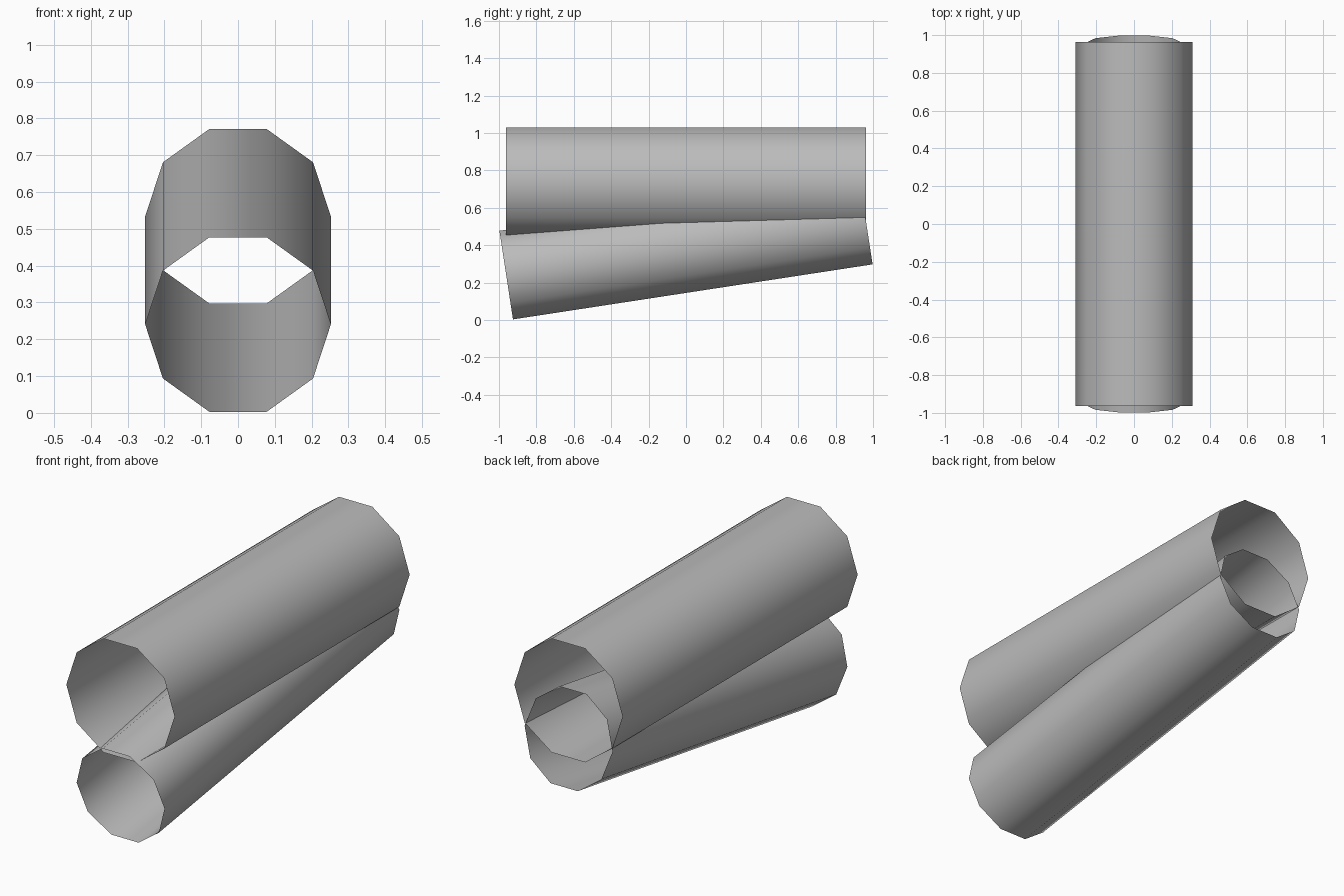
import bpy
import math

if "Cube" in bpy.data.objects:
    bpy.data.objects.remove(bpy.data.objects["Cube"])

grey = bpy.data.materials.new("grey")
grey.diffuse_color = (0.5, 0.5, 0.5, 1)
grey.use_nodes = True
grey.node_tree.nodes["Principled BSDF"].inputs["Base Color"].default_value = grey.diffuse_color


def open_tube(name, radius, length, z, tilt):
    """Thin ten-sided tube along y, open at both ends, raised at the back by tilt."""
    bpy.ops.mesh.primitive_cylinder_add(
        vertices=10, radius=radius, depth=length, end_fill_type='NOTHING',
        location=(0, 0, z))
    tube = bpy.context.object
    tube.name = name
    # Put a corner on the x axis so the top and bottom are flat
    for v in tube.data.vertices:
        x, y = v.co.x, v.co.y
        v.co.x, v.co.y = y, -x
    tube.rotation_euler = (math.radians(-90 + tilt), 0, 0)
    tube.data.materials.append(grey)
    bpy.ops.object.shade_smooth()
    return tube


# Wide level tube on top
open_tube("upper_tube", 0.31, 1.925, 0.733, 0)

# Narrow tube below, rising into the upper one at the back
open_tube("lower_tube", 0.252, 1.945, 0.387, 8.7)
